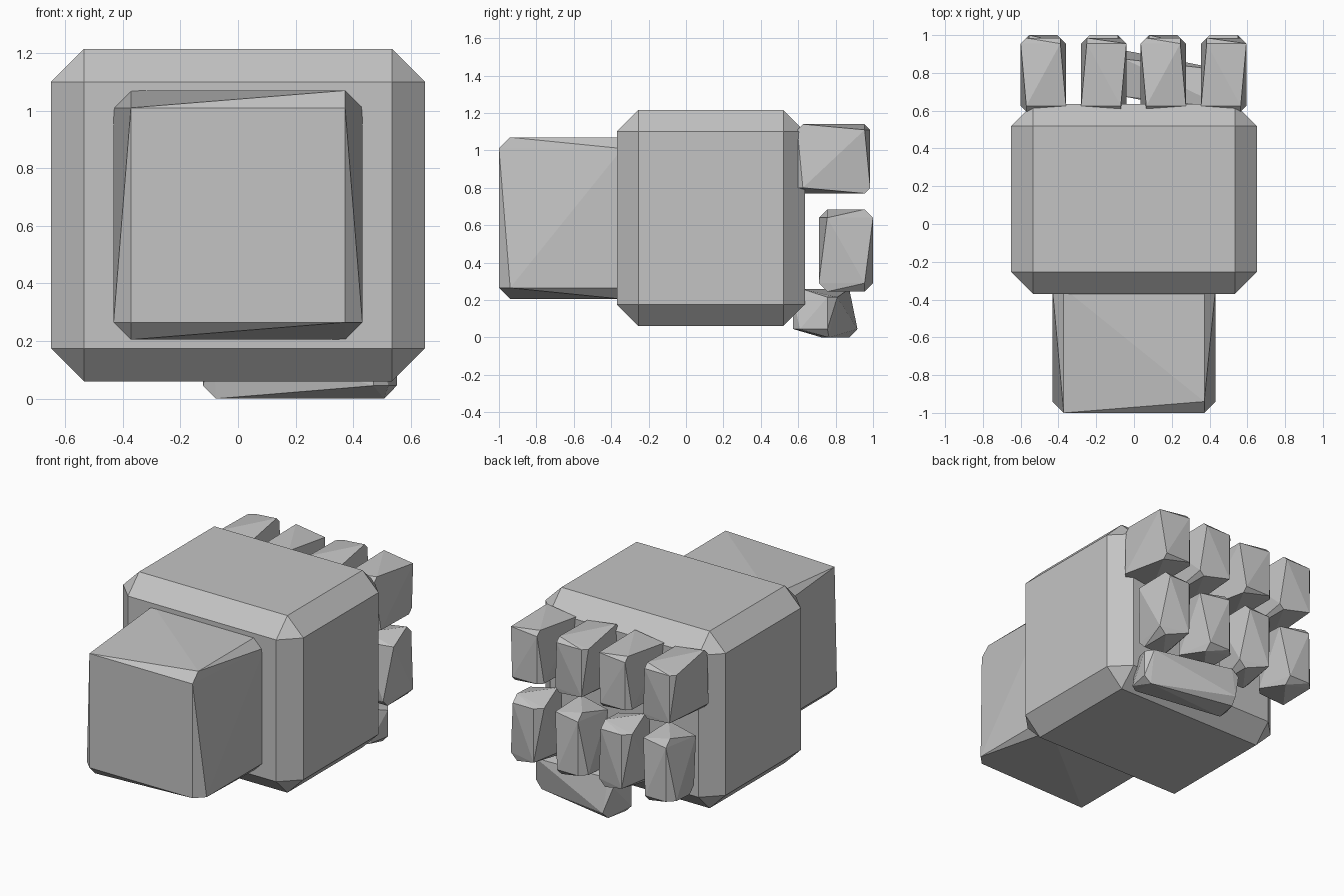
import bpy
import bmesh
from itertools import product
from math import radians
from mathutils import Vector, Matrix

if "Cube" in bpy.data.objects:
    bpy.data.objects.remove(bpy.data.objects["Cube"], do_unlink=True)

# Single flat colour
grey = bpy.data.materials.new("stone_grey")
grey.use_nodes = True
tone = (0.55, 0.55, 0.55, 1.0)
grey.diffuse_color = tone
grey.node_tree.nodes["Principled BSDF"].inputs["Base Color"].default_value = tone

CORNERS = list(product((-1, 1), repeat=3))


def block(name, low, high, bevel, keep, turn=0.0):
    """Chamfered box: each corner keeps the cut points on the listed faces."""
    low, high = Vector(low), Vector(high)
    centre, half = (low + high) / 2, (high - low) / 2
    bm = bmesh.new()
    for signs, faces in zip(CORNERS, keep.split()):
        for face in faces:
            bm.verts.new([s * (h - (0 if axis == face else bevel))
                          for s, h, axis in zip(signs, half, "xyz")])
    hull = bmesh.ops.convex_hull(bm, input=bm.verts)
    loose = {g for g in hull["geom_interior"] + hull["geom_unused"]
             if isinstance(g, bmesh.types.BMVert)}
    bmesh.ops.delete(bm, geom=list(loose), context="VERTS")
    bmesh.ops.dissolve_limit(bm, angle_limit=radians(0.5),
                             verts=bm.verts, edges=bm.edges)
    bmesh.ops.recalc_face_normals(bm, faces=bm.faces)
    bm.transform(Matrix.Rotation(radians(turn), 4, "Z"))
    mesh = bpy.data.meshes.new(name)
    bm.to_mesh(mesh)
    bm.free()
    mesh.materials.append(grey)
    obj = bpy.data.objects.new(name, mesh)
    obj.location = centre
    bpy.context.collection.objects.link(obj)
    return obj


# Palm with even chamfers, forearm with uneven worn corners
block("palm", (-0.65, -0.37, 0.06), (0.65, 0.635, 1.215), 0.115, "xyz " * 8)
block("forearm", (-0.432, -1.0, 0.205), (0.432, -0.28, 1.07), 0.06,
      "xyz y xz xz xy yz xz xz")

# Curled fingers: upper knuckle segment and lower folded segment
WORN = ("xz yz y xy yz x xz yz", "yz x xy yz xy yz yz x")
for i, x in enumerate((-0.48, -0.16, 0.155, 0.475)):
    block(f"finger_upper_{i + 1}", (x - 0.12, 0.595, 0.77),
          (x + 0.12, 0.985, 1.14), 0.03, WORN[i % 2])
    block(f"finger_lower_{i + 1}", (x - 0.12, 0.71, 0.245),
          (x + 0.12, 1.0, 0.685), 0.045, WORN[(i + 1) % 2])

# Thumb folded across below the fingers
block("thumb", (-0.113, 0.625, 0.0), (0.543, 0.865, 0.26), 0.045,
      "xz xy yz xz xy yz xz xy", turn=-11)
